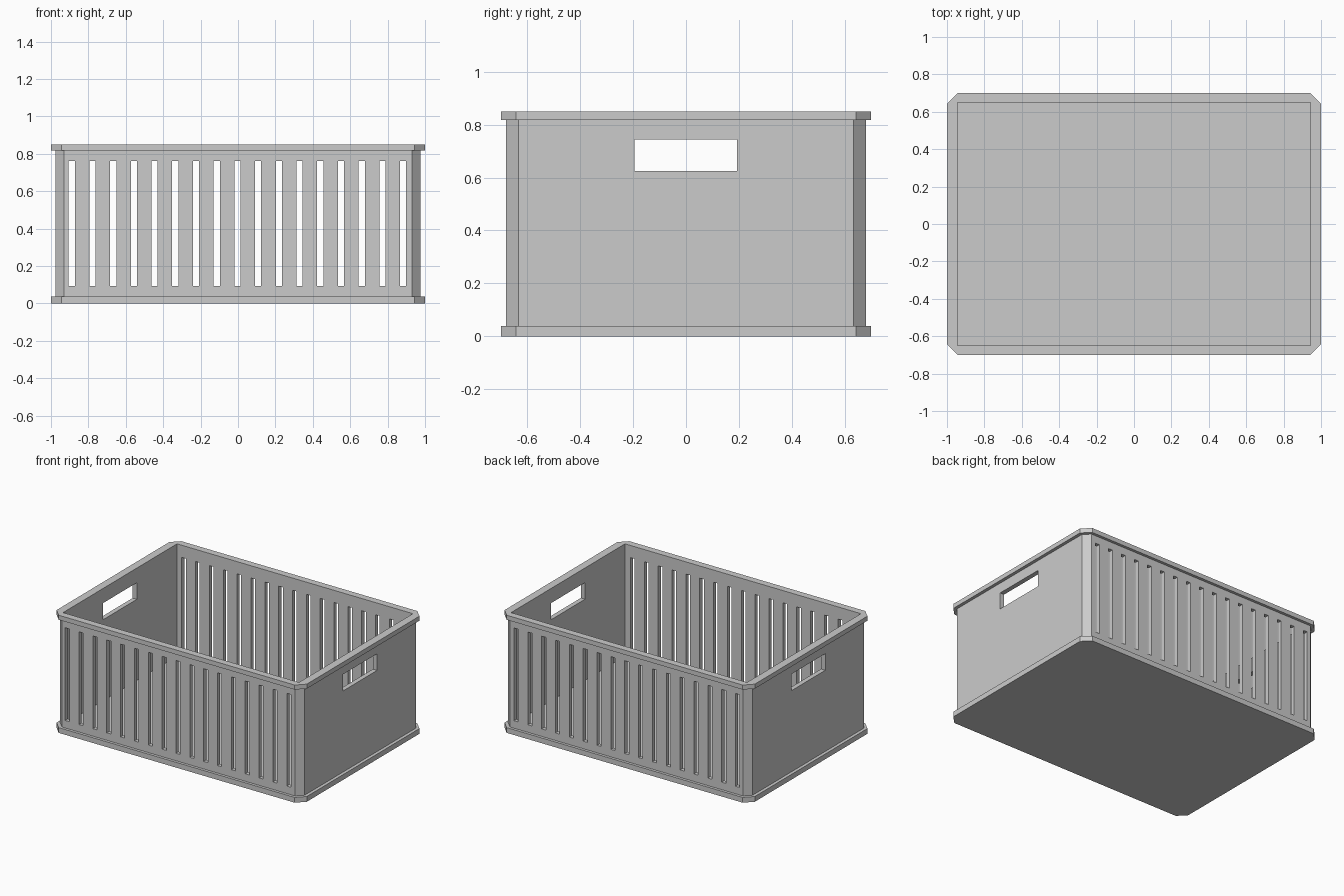
import bpy, bmesh
from mathutils import Matrix

if "Cube" in bpy.data.objects:
    bpy.data.objects.remove(bpy.data.objects["Cube"])


def finish(name, bm):
    bmesh.ops.recalc_face_normals(bm, faces=bm.faces)
    mesh = bpy.data.meshes.new(name)
    bm.to_mesh(mesh)
    bm.free()
    obj = bpy.data.objects.new(name, mesh)
    bpy.context.collection.objects.link(obj)
    return obj


def octagon(bm, hx, hy, c, z):
    pts = [(hx, hy - c), (hx - c, hy), (c - hx, hy), (-hx, hy - c),
           (-hx, c - hy), (c - hx, -hy), (hx - c, -hy), (hx, c - hy)]
    return [bm.verts.new((x, y, z)) for x, y in pts]


def boxes(name, items):
    bm = bmesh.new()
    for (x0, x1), (y0, y1), (z0, z1) in items:
        m = Matrix.Translation(((x0 + x1) / 2, (y0 + y1) / 2, (z0 + z1) / 2))
        m = m @ Matrix.Diagonal((x1 - x0, y1 - y0, z1 - z0, 1))
        bmesh.ops.create_cube(bm, size=1, matrix=m)
    obj = finish(name, bm)
    obj.hide_render = True
    return obj


# Crate body with chamfered corners, base rim and top rim
RIM, WALL = (1.0, 0.70, 0.057), (0.977, 0.68, 0.046)
levels = [(RIM, 0), (RIM, 0.038), (WALL, 0.038),
          (WALL, 0.817), (RIM, 0.817), (RIM, 0.85)]
bm = bmesh.new()
rings = [octagon(bm, *shape, z) for shape, z in levels]
for a, b in zip(rings, rings[1:]):
    for i in range(8):
        j = (i + 1) % 8
        bm.faces.new((a[i], a[j], b[j], b[i]))
bm.faces.new(rings[0][::-1])
bm.faces.new(rings[-1])
crate = finish("crate", bm)

# Inner cavity, vertical slots through front and back, hand holes in both ends
cutters = [
    boxes("cavity_cutter", [((-0.943, 0.943), (-0.65, 0.65), (0.038, 1.0))]),
    boxes("slot_cutter", [((x - 0.0165, x + 0.0165), (-1, 1), (0.092, 0.762))
                          for x in (-0.003 + 0.1107 * i for i in range(-8, 9))]),
    boxes("handle_cutter", [((-1.2, 1.2), (-0.195, 0.192), (0.624, 0.744))]),
]
bpy.context.view_layer.objects.active = crate
for cutter in cutters:
    mod = crate.modifiers.new(cutter.name, 'BOOLEAN')
    mod.operation = 'DIFFERENCE'
    mod.solver = 'EXACT'
    mod.object = cutter
    bpy.ops.object.modifier_apply(modifier=mod.name)
    bpy.data.objects.remove(cutter)
